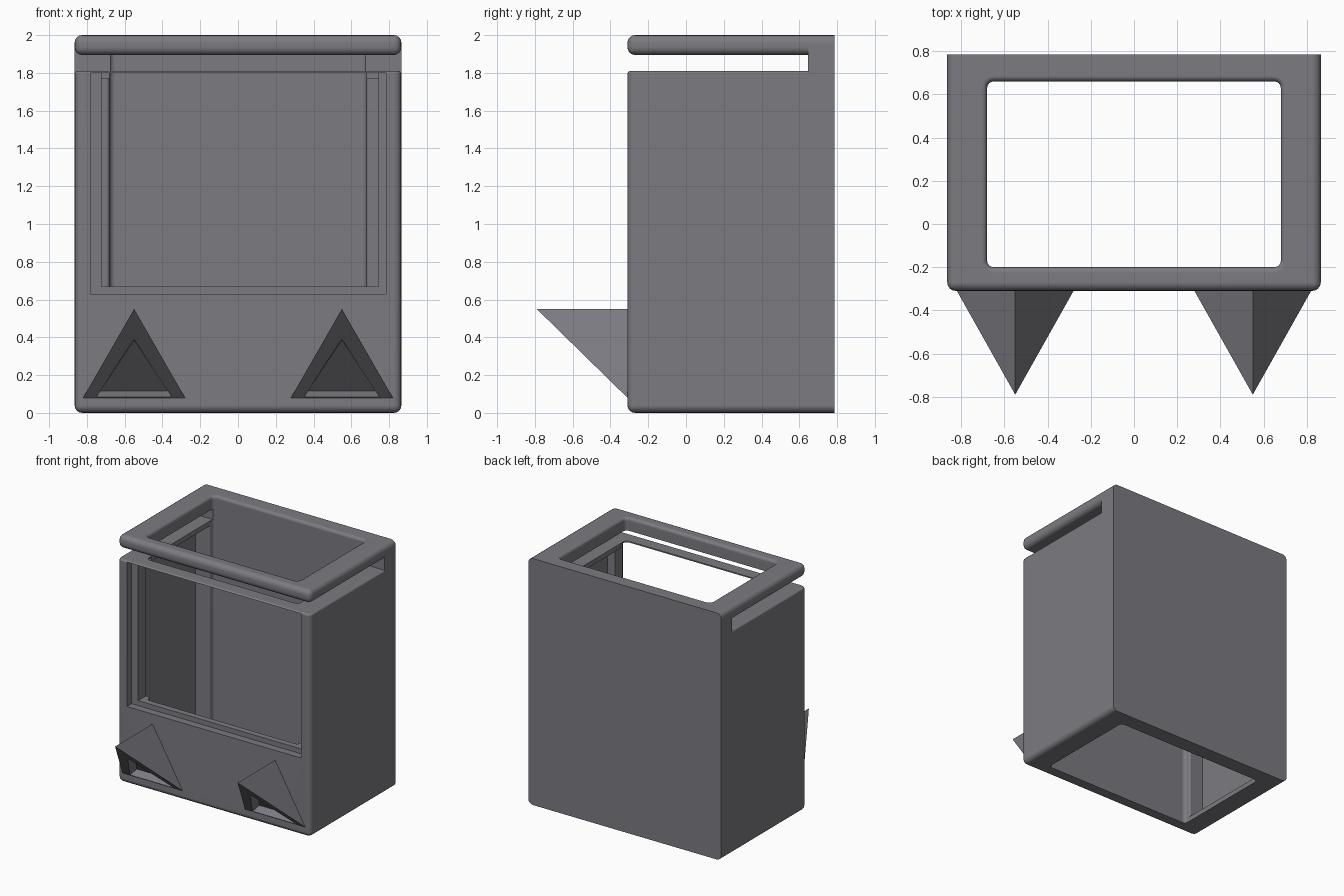
import bpy, bmesh, math
from mathutils import Vector

if "Cube" in bpy.data.objects:
    bpy.data.objects.remove(bpy.data.objects["Cube"])

W, FRONT, BACK = 0.865, -0.31, 0.785

grey = bpy.data.materials.new("dark_grey")
grey.diffuse_color = (0.2, 0.197, 0.22, 1)
grey.use_nodes = True
grey.node_tree.nodes["Principled BSDF"].inputs["Base Color"].default_value = grey.diffuse_color


def to_object(bm, name):
    bmesh.ops.recalc_face_normals(bm, faces=bm.faces)
    me = bpy.data.meshes.new(name)
    bm.to_mesh(me)
    bm.free()
    me.materials.append(grey)
    ob = bpy.data.objects.new(name, me)
    bpy.context.collection.objects.link(ob)
    return ob


def box_bm(x0, x1, y0, y1, z0, z1):
    bm = bmesh.new()
    bmesh.ops.create_cube(bm, size=1)
    for v in bm.verts:
        v.co = Vector((x1 if v.co.x > 0 else x0, y1 if v.co.y > 0 else y0,
                       z1 if v.co.z > 0 else z0))
    return bm


def box(name, *dims):
    return to_object(box_bm(*dims), name)


def round_edges(bm, test, r, seg):
    edges = [e for e in bm.edges if test(e.verts[0].co, e.verts[1].co)
             and len(e.link_faces) == 2 and e.calc_face_angle(0) > 0.8]
    bmesh.ops.bevel(bm, geom=edges, offset=r, segments=seg, profile=0.5, affect='EDGES')


def not_back(a, b):
    return not (a.y > BACK - 0.001 and b.y > BACK - 0.001)


def loft(name, rings):
    bm = bmesh.new()
    loops = [[bm.verts.new(p) for p in ring] for ring in rings]
    n = len(loops[0])
    for a, b in zip(loops, loops[1:]):
        for i in range(n):
            bm.faces.new((a[i], a[(i + 1) % n], b[(i + 1) % n], b[i]))
    bm.faces.new(loops[0])
    bm.faces.new(loops[-1])
    return to_object(bm, name)


def rounded_rect(x, y0, y1, r, z, grow):
    pts = []
    for cx, cy, a0 in ((x - r, y1 - r, 0), (r - x, y1 - r, 90),
                       (r - x, y0 + r, 180), (x - r, y0 + r, 270)):
        for k in range(5):
            a = math.radians(a0 + k * 22.5)
            pts.append((cx + (r + grow) * math.cos(a), cy + (r + grow) * math.sin(a), z))
    return pts


def boolean(target, tool, op='DIFFERENCE', keep=False):
    mod = target.modifiers.new(op, 'BOOLEAN')
    mod.operation, mod.object, mod.solver = op, tool, 'EXACT'
    bpy.context.view_layer.objects.active = target
    bpy.ops.object.modifier_apply(modifier=mod.name)
    if not keep:
        bpy.data.objects.remove(tool)


# lower body: broad rounding at the sides and bottom, fine rounding on the rim
H = 1.81
bm = box_bm(-W, W, FRONT, BACK, 0, H)
round_edges(bm, lambda a, b: not_back(a, b) and not (a.z > H - .001 and b.z > H - .001), 0.04, 4)
round_edges(bm, lambda a, b: not_back(a, b) and a.z > H - .001 and b.z > H - .001, 0.016, 3)
cabinet = to_object(bm, "cabinet")

# top frame, joined to the body only along the back
bm = box_bm(-W, W, FRONT, BACK, 1.895, 2.0)
round_edges(bm, not_back, 0.04, 4)
boolean(cabinet, to_object(bm, "top_frame"), 'UNION')
boolean(cabinet, box("back_bridge", -W, W, 0.645, BACK, 1.76, 1.945), 'UNION')

# vertical shaft, flared at the top lip
r = 0.025
rings = [rounded_rect(0.68, -0.2, 0.66, 0.03, -0.1, 0)]
for k in range(5):
    a = math.radians(k * 22.5)
    rings.append(rounded_rect(0.68, -0.2, 0.66, 0.03, 2 - r + r * math.sin(a), r * (1 - math.cos(a))))
rings.append(rounded_rect(0.68, -0.2, 0.66, 0.03, 2.1, r))
boolean(cabinet, loft("shaft_cutter", rings))

# recessed side walls, with rounded lips where they meet the corner columns
for s in (-1, 1):
    mid, half, lip = 0.23, 0.38, 0.018
    arc = [(0.68 + lip * (1 - math.sin(a)), half + lip * (1 - math.cos(a)))
           for a in (math.radians(k * 22.5) for k in range(5))]
    side = [(0.81, half)] + arc + [(0.6, half + lip)]
    outline = [(x, mid + y) for x, y in side] + [(x, mid - y) for x, y in reversed(side)]
    boolean(cabinet, loft("recess_cutter", [[(s * x, y, z) for x, y in outline]
                                            for z in (0.04, 1.77)]))

# stepped front window
boolean(cabinet, box("step_cutter", -0.78, 0.783, -0.5, -0.25, 0.63, 1.8))
boolean(cabinet, box("window_cutter", -0.722, 0.744, -0.5, -0.14, 0.67, 1.8))

# pointed hoods with a pocket in the sloping underside
for s, label in ((-1, "left"), (1, "right")):
    cx = s * 0.55
    bm = bmesh.new()
    a, b, c, t = [bm.verts.new((cx + x, y, z)) for x, y, z in (
        (-0.27, FRONT, 0.08), (0.27, FRONT, 0.08), (0, FRONT, 0.55), (0, -0.79, 0.55))]
    for f in ((a, b, c), (a, c, t), (b, c, t), (a, b, t)):
        bm.faces.new(f)
    hood = to_object(bm, label + "_hood")

    def triangle(half, z0, z1, push):
        return [(cx + x, FRONT - (z - 0.08) * 1.02 + push, z)
                for x, z in ((-half, z0), (half, z0), (0, z1))]
    pocket = loft("pocket_cutter", [triangle(0.216, 0.055, 0.395, -0.09),
                                    triangle(0.18, 0.115, 0.385, 0.09)])
    boolean(hood, pocket, keep=True)
    boolean(cabinet, pocket)

# smooth the rounded edges, keep flats flat and corners crisp
bpy.ops.object.select_all(action='DESELECT')
cabinet.select_set(True)
bpy.context.view_layer.objects.active = cabinet
bpy.ops.object.shade_smooth_by_angle(angle=math.radians(35))
flat = cabinet.modifiers.new("flat_panels", 'WEIGHTED_NORMAL')
flat.keep_sharp = True
bpy.ops.object.modifier_apply(modifier=flat.name)
